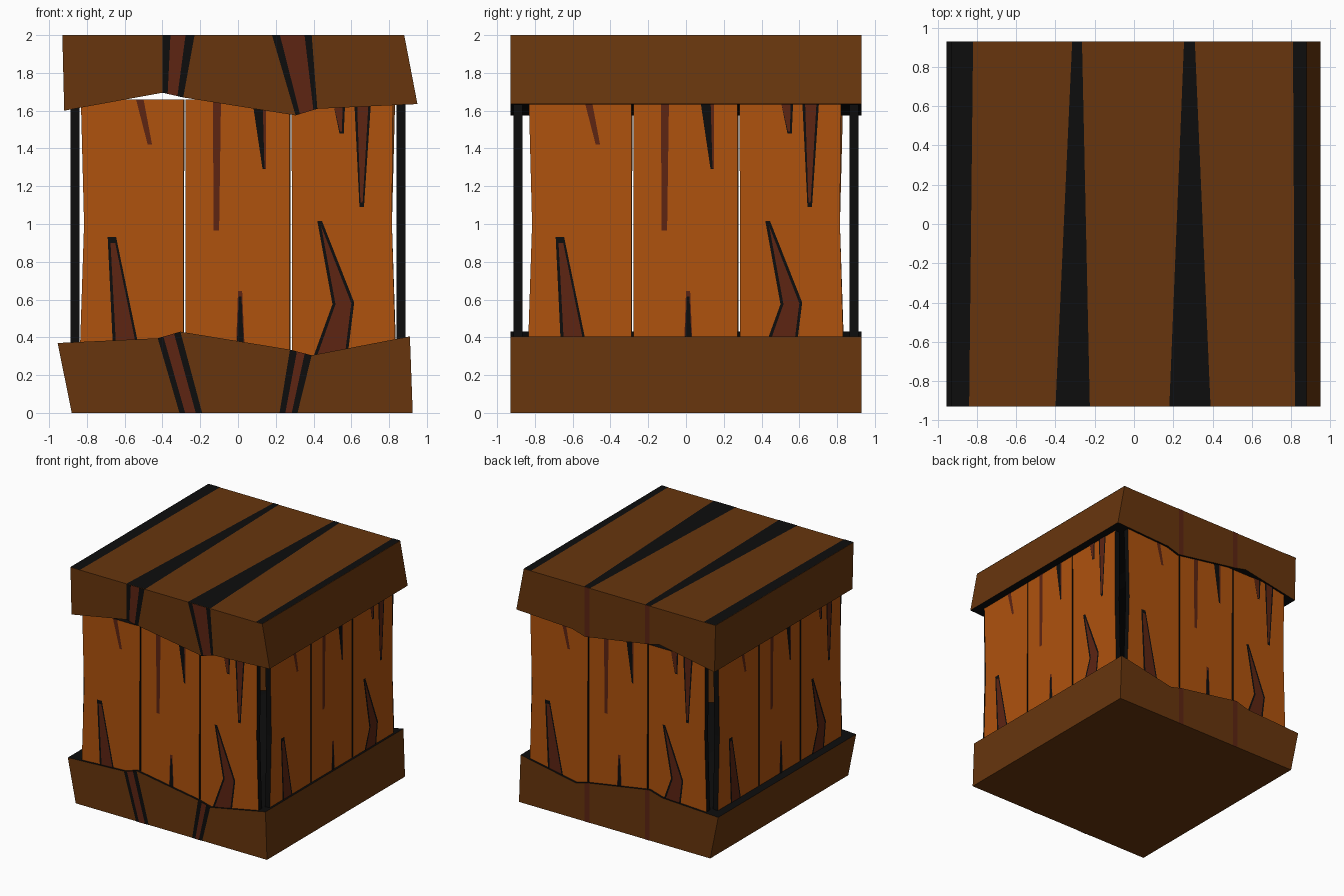
import bpy, bmesh
from math import pi
from mathutils import Matrix, Vector

if "Cube" in bpy.data.objects:
    bpy.data.objects.remove(bpy.data.objects["Cube"])


def material(name, rgb):
    m = bpy.data.materials.new(name)
    m.diffuse_color = (*rgb, 1)
    m.use_nodes = True
    m.node_tree.nodes["Principled BSDF"].inputs["Base Color"].default_value = m.diffuse_color
    return m


MATS = [material("orange_wood", (0.43, 0.085, 0.004)),
        material("brown_wood", (0.136, 0.036, 0.004)),
        material("red_crack", (0.11, 0.018, 0.006)),
        material("black_edge", (0.004, 0.004, 0.004))]
ORANGE, BROWN, RED, BLACK = range(4)


def finish(name, bm, matrix=Matrix()):
    me = bpy.data.meshes.new(name)
    bm.to_mesh(me)
    bm.free()
    for m in MATS:
        me.materials.append(m)
    ob = bpy.data.objects.new(name, me)
    ob.matrix_world = matrix
    bpy.context.collection.objects.link(ob)
    return ob


def prism(name, pts, y0, y1, front, back, sides, matrix=Matrix()):
    """Extrude an xz outline from y0 to y1; sides gives a material per edge."""
    bm = bmesh.new()
    a = [bm.verts.new((x, y0, z)) for x, z in pts]
    b = [bm.verts.new((x, y1, z)) for x, z in pts]
    bm.faces.new(a).material_index = front
    bm.faces.new(b[::-1]).material_index = back
    n = len(pts)
    for i in range(n):
        j = (i + 1) % n
        bm.faces.new((a[i], b[i], b[j], a[j])).material_index = sides[i]
    bmesh.ops.recalc_face_normals(bm, faces=bm.faces[:])
    return finish(name, bm, matrix)


def decals(name, polys, outward, matrix=Matrix()):
    """Thin painted shapes, each a (material, 3D points) pair."""
    bm = bmesh.new()
    for mat, pts in polys:
        f = bm.faces.new([bm.verts.new(p) for p in pts])
        f.material_index = mat
        f.normal_update()
        if f.normal.dot(Vector(outward)) < 0:
            f.normal_flip()
    return finish(name, bm, matrix)


D = 0.93
# lid and base slabs
LID = [(-.93, 2), (-.92, 1.60), (-.40, 1.695), (-.29, 1.67),
       (.305, 1.575), (.42, 1.61), (.95, 1.635), (.88, 2)]
BASE = [(-.88, 0), (.925, 0), (.91, .405), (.39, .305),
        (.275, .335), (-.305, .43), (-.425, .395), (-.955, .37)]
prism("lid", LID, -D, D, BROWN, BROWN, [BROWN] + [BLACK] * 5 + [BROWN] * 2)
prism("base", BASE, -D, D, BROWN, BROWN, [BROWN] * 2 + [BLACK] * 5 + [BROWN])


# front seams of the slabs: black quad with a red strip inside
def seam(tl, tr, bl, br, t0=.25, t1=.72):
    tl, tr, bl, br = (Vector((x, 0, z)) for x, z in (tl, tr, bl, br))
    y1, y2 = Vector((0, -D - .002, 0)), Vector((0, -D - .004, 0))
    inner = [tl.lerp(tr, t0), tl.lerp(tr, t1), bl.lerp(br, t1), bl.lerp(br, t0)]
    return [(BLACK, [p + y1 for p in (tl, tr, br, bl)]), (RED, [p + y2 for p in inner])]


decals("front_seams",
       seam((-.40, 2), (-.23, 2), LID[2], LID[3]) +
       seam((.18, 2), (.39, 2), LID[4], LID[5], .2, .82) +
       seam(BASE[6], BASE[5], (-.31, 0), (-.19, 0)) +
       seam(BASE[4], BASE[3], (.22, 0), (.315, 0), .32, .68), (0, -1, 0))

# back seams: narrow red strips
yb = D + .002
decals("back_seams",
       [(RED, [(a, yb, z0a), (b, yb, z0b), (b, yb, z1b), (a, yb, z1a)])
        for a, b, z0a, z0b, z1a, z1b in
        [(-.31, -.265, 1.677, 1.668, 2, 2), (.26, .305, 1.585, 1.577, 2, 2),
         (-.31, -.265, 0, 0, .428, .422), (.26, .305, 0, 0, .336, .328)]], (0, 1, 0))

# tapered black seams and edge strips on the lid top
decals("top_seams",
       [(BLACK, [(a, -D, 2.002), (b, -D, 2.002), (c, D, 2.002), (d, D, 2.002)])
        for a, b, c, d in [(-.40, -.225, -.265, -.315), (.18, .39, .31, .255),
                           (-.93, -.84, -.82, -.93), (.82, .88, .88, .81)]], (0, 0, 1))

# wall planks and their cracks, drawn once on the front and turned to four sides
Z0, Z1 = .3, 1.66
PLANKS = [
    [(-.838, Z0), (-.29, Z0), (-.288, Z1), (-.832, Z1), (-.815, 1.0)],
    [(-.277, Z0), (.272, Z0), (.274, Z1), (-.278, Z1)],
    [(.286, Z0), (.835, Z0), (.815, 1.0), (.82, Z1), (.284, Z1)],
]
CRACKS = [
    (BLACK, [(-.69, .93), (-.645, .93), (-.515, Z0), (-.66, Z0)]),
    (RED, [(-.675, .90), (-.65, .90), (-.528, Z0), (-.643, Z0)]),
    (RED, [(-.54, Z1), (-.50, Z1), (-.455, 1.42), (-.478, 1.42)]),
    (RED, [(-.132, Z1), (-.09, Z1), (-.10, .965), (-.13, .965)]),
    (BLACK, [(.075, Z1), (.147, Z1), (.147, 1.29), (.13, 1.29)]),
    (RED, [(.13, Z1), (.147, Z1), (.147, 1.29), (.14, 1.30)]),
    (RED, [(0, .645), (.022, .645), (.037, Z0), (-.012, Z0)]),
    (BLACK, [(.004, .615), (.018, .615), (.034, Z0), (-.008, Z0)]),
    (BLACK, [(.42, 1.015), (.445, 1.015), (.615, .585), (.58, Z0), (.40, Z0), (.50, .575)]),
    (RED, [(.44, .99), (.60, .58), (.565, Z0), (.418, Z0), (.516, .575)]),
    (BLACK, [(.50, Z1), (.568, Z1), (.56, 1.48), (.537, 1.48)]),
    (RED, [(.50, Z1), (.555, Z1), (.55, 1.49), (.54, 1.49)]),
    (BLACK, [(.615, Z1), (.705, Z1), (.667, 1.09), (.643, 1.09)]),
    (RED, [(.63, Z1), (.692, Z1), (.66, 1.115), (.648, 1.115)]),
]
for k, side in enumerate(("front", "right", "back", "left")):
    d = .912 if k % 2 == 0 else .886
    turn = Matrix.Rotation(k * pi / 2, 4, 'Z')
    for i, pts in enumerate(PLANKS):
        prism(f"{side}_plank_{i + 1}", pts, -d, -d + .046, ORANGE, BROWN,
              [BLACK] * len(pts), turn)
    decals(f"{side}_cracks",
           [(m, [(x, -d - .002 - .0002 * i, z) for x, z in pts])
            for i, (m, pts) in enumerate(CRACKS)], (0, -1, 0), turn)
